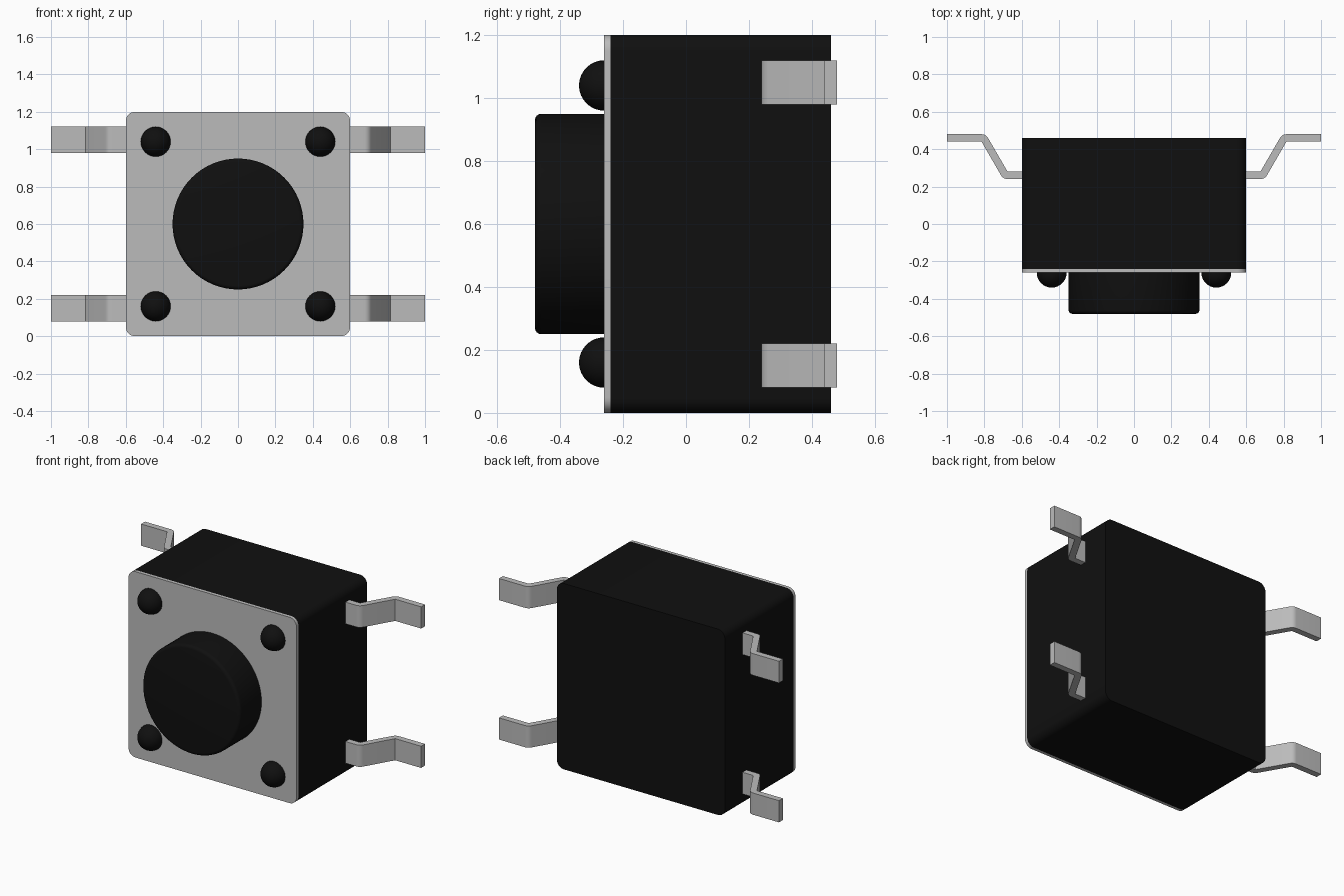
import bpy, bmesh
from math import sin, cos, pi, radians
from mathutils import Matrix, Vector

cube = bpy.data.objects.get("Cube")
if cube:
    bpy.data.objects.remove(cube, do_unlink=True)


def material(name, rgb, roughness):
    m = bpy.data.materials.new(name)
    m.use_nodes = True
    m.diffuse_color = (*rgb, 1)
    bsdf = next(n for n in m.node_tree.nodes if n.type == 'BSDF_PRINCIPLED')
    bsdf.inputs["Base Color"].default_value = (*rgb, 1)
    bsdf.inputs["Roughness"].default_value = roughness
    return m


BLACK = material("black plastic", (0.005, 0.005, 0.005), 0.5)
METAL = material("light grey metal", (0.5, 0.5, 0.5), 0.4)


def finish(bm, name, mat):
    bmesh.ops.recalc_face_normals(bm, faces=bm.faces)
    mesh = bpy.data.meshes.new(name)
    bm.to_mesh(mesh)
    bm.free()
    mesh.materials.append(mat)
    ob = bpy.data.objects.new(name, mesh)
    bpy.context.collection.objects.link(ob)
    bpy.ops.object.select_all(action='DESELECT')
    ob.select_set(True)
    bpy.context.view_layer.objects.active = ob
    bpy.ops.object.shade_smooth_by_angle(angle=radians(32))
    return ob


def arc(cx, cy, r, start, end, steps):
    """Points on an arc, angles in degrees."""
    return [(cx + r * cos(radians(start + (end - start) * i / steps)),
             cy + r * sin(radians(start + (end - start) * i / steps)))
            for i in range(steps + 1)]


def prism(points, offset):
    """Solid made by sweeping a closed 3D outline along an offset."""
    bm = bmesh.new()
    face = bm.faces.new([bm.verts.new(p) for p in points])
    result = bmesh.ops.extrude_face_region(bm, geom=[face], use_keep_orig=True)
    verts = [g for g in result["geom"] if isinstance(g, bmesh.types.BMVert)]
    bmesh.ops.translate(bm, verts=verts, vec=Vector(offset))
    return bm


# Housing and front plate share one rounded square outline
HALF, R, MID = 0.6, 0.05, 0.6
square = []
for i, (sx, sz) in enumerate([(1, 1), (-1, 1), (-1, -1), (1, -1)]):
    square += arc(sx * (HALF - R), MID + sz * (HALF - R), R, 90 * i, 90 * i + 90, 8)


def slab(name, y0, y1, mat):
    finish(prism([(x, y0, z) for x, z in square], (0, y1 - y0, 0)), name, mat)


slab("housing", -0.24, 0.46, BLACK)
slab("front_plate", -0.26, -0.24, METAL)

# Round push button with a softened front rim
circle = arc(0, MID, 0.35, 0, 360, 64)[:-1]
bm = prism([(x, -0.25, z) for x, z in circle], (0, -0.23, 0))
rim = [e for e in bm.edges if all(v.co.y < -0.47 for v in e.verts)]
bmesh.ops.bevel(bm, geom=rim, offset=0.02, segments=4, profile=0.5, affect='EDGES')
finish(bm, "push_button", BLACK)

# Domed rivets in the four corners of the plate
for sx, side in ((1, "left"), (-1, "right")):
    for z, level in ((0.16, "lower"), (1.04, "upper")):
        bm = bmesh.new()
        bmesh.ops.create_uvsphere(
            bm, u_segments=32, v_segments=16, radius=0.08,
            matrix=Matrix.Translation((sx * 0.44, -0.26, z)) @ Matrix.Rotation(pi / 2, 4, 'X'))
        finish(bm, f"rivet_{level}_{side}", BLACK)

# Bent terminals: sharp inside corners, rounded outside corners
T = 0.04
x1, x2 = 0.676, 0.815
leg = [(0.56, 0.24)]
leg += arc(x1, 0.28, T, -90, -30, 6)
leg += [(x2, 0.44), (1.0, 0.44), (1.0, 0.48)]
leg += arc(x2, 0.44, T, 90, 150, 6)
leg += [(x1, 0.28), (0.56, 0.28)]
for sx, side in ((1, "left"), (-1, "right")):
    for z, level in ((0.08, "lower"), (0.98, "upper")):
        bm = prism([(sx * x, y, z) for x, y in leg], (0, 0, 0.14))
        finish(bm, f"terminal_{level}_{side}", METAL)
